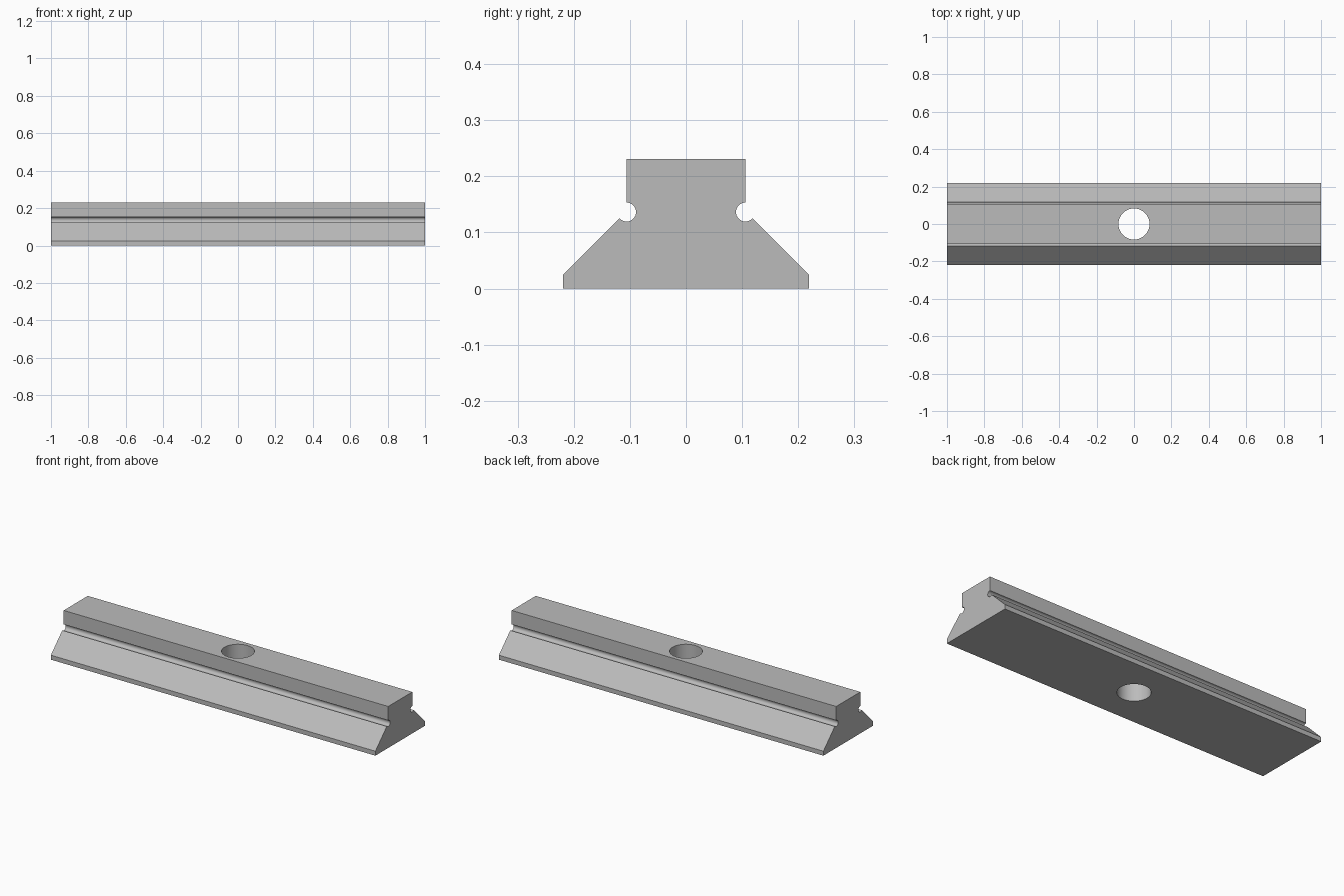
import bpy
import bmesh
from math import radians, sin, cos

cube = bpy.data.objects.get("Cube")
if cube:
    bpy.data.objects.remove(cube, do_unlink=True)

LENGTH, HEIGHT = 2.0, 0.231
NECK, BASE = 0.106, 0.219          # half widths
GROOVE_Z, GROOVE_R = 0.1363, 0.017
HOLE_R = 0.083

# Plain grey metal
metal = bpy.data.materials.new("grey_metal")
metal.use_nodes = True
colour = (0.5, 0.5, 0.5, 1.0)
metal.diffuse_color = colour
metal.node_tree.nodes["Principled BSDF"].inputs["Base Color"].default_value = colour

# Half profile: foot, sloping flank, relief groove, neck
half = [(BASE, 0.0), (BASE, 0.025)]
steps = 16
for i in range(steps + 1):
    a = radians(-42 - (270 - 42) * i / steps)
    half.append((NECK + GROOVE_R * cos(a), GROOVE_Z + GROOVE_R * sin(a)))
half.append((NECK, HEIGHT))
profile = half + [(-y, z) for y, z in reversed(half)]

# Extrude the profile along the length
bm = bmesh.new()
end = bm.faces.new([bm.verts.new((-LENGTH / 2, y, z)) for y, z in profile])
extruded = bmesh.ops.extrude_face_region(bm, geom=[end], use_keep_orig=True)
moved = [v for v in extruded["geom"] if isinstance(v, bmesh.types.BMVert)]
bmesh.ops.translate(bm, verts=moved, vec=(LENGTH, 0, 0))
bmesh.ops.recalc_face_normals(bm, faces=bm.faces)
mesh = bpy.data.meshes.new("slot_bar")
bm.to_mesh(mesh)
bm.free()
bar = bpy.data.objects.new("slot_bar", mesh)
bpy.context.collection.objects.link(bar)
mesh.materials.append(metal)

# Through hole in the middle
bpy.ops.mesh.primitive_cylinder_add(vertices=64, radius=HOLE_R, depth=1,
                                    location=(0, 0, HEIGHT / 2))
cutter = bpy.context.object
cutter.name = "hole_cutter"
cutter.hide_render = True
cutter.data.materials.append(metal)

cut = bar.modifiers.new("hole", 'BOOLEAN')
cut.operation = 'DIFFERENCE'
cut.solver = 'EXACT'
cut.object = cutter

bpy.ops.object.select_all(action='DESELECT')
bar.select_set(True)
bpy.context.view_layer.objects.active = bar
bpy.ops.object.modifier_apply(modifier=cut.name)
bpy.data.objects.remove(cutter, do_unlink=True)

# Smooth the groove and hole, keep the edges sharp
bpy.ops.object.shade_smooth_by_angle(angle=radians(30))
